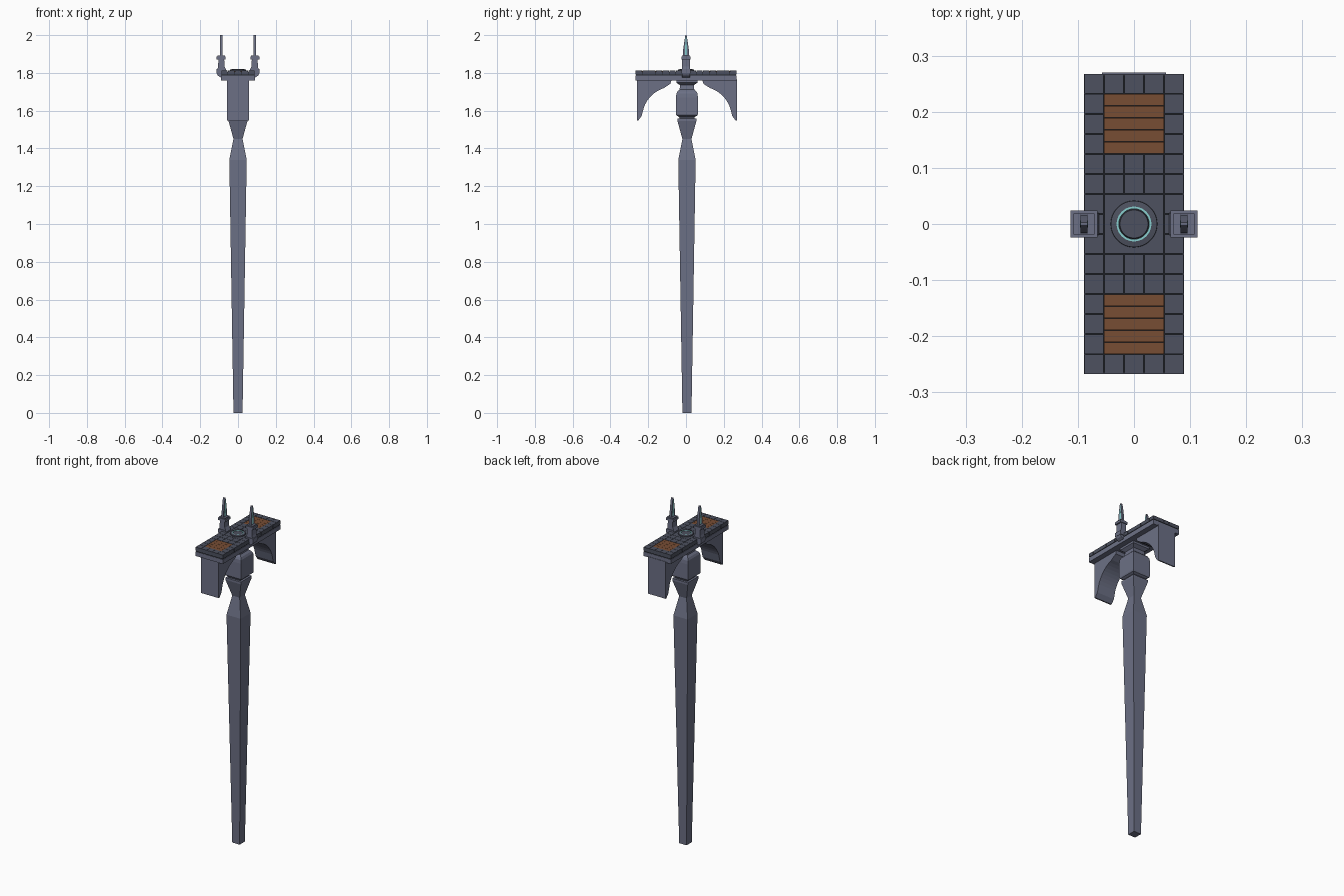
import bpy, bmesh, math

if "Cube" in bpy.data.objects:
    bpy.data.objects.remove(bpy.data.objects["Cube"])


def material(name, rgb):
    m = bpy.data.materials.new(name)
    m.diffuse_color = (*rgb, 1)
    m.use_nodes = True
    m.node_tree.nodes["Principled BSDF"].inputs["Base Color"].default_value = m.diffuse_color
    return m


STONE = material("slate_stone", (0.150, 0.163, 0.235))
PAVING = material("dark_paving", (0.075, 0.083, 0.115))
JOINT = material("dark_joint", (0.015, 0.017, 0.022))
WOOD = material("wood", (0.185, 0.075, 0.034))
GLOW = material("teal_glow", (0.25, 0.62, 0.62))
OFF = 0.005  # the column and brackets sit slightly behind the deck centre


def finish(bm, name, mat=STONE):
    bmesh.ops.recalc_face_normals(bm, faces=bm.faces)
    me = bpy.data.meshes.new(name)
    bm.to_mesh(me)
    bm.free()
    ob = bpy.data.objects.new(name, me)
    bpy.context.collection.objects.link(ob)
    me.materials.append(mat)
    return ob


def add_box(bm, x0, x1, y0, y1, z0, z1):
    vs = bmesh.ops.create_cube(bm, size=1)["verts"]
    for v in vs:
        v.co.x = x1 if v.co.x > 0 else x0
        v.co.y = y1 if v.co.y > 0 else y0
        v.co.z = z1 if v.co.z > 0 else z0


def square_loft(name, profile, cy=0):
    """Stack of square sections from (half width, z) pairs."""
    bm = bmesh.new()
    rings = [[bm.verts.new((sx * w, cy + sy * w, z))
              for sx, sy in ((-1, -1), (1, -1), (1, 1), (-1, 1))] for w, z in profile]
    for a, b in zip(rings, rings[1:]):
        for i in range(4):
            j = (i + 1) % 4
            bm.faces.new((a[i], a[j], b[j], b[i]))
    bm.faces.new(rings[0])
    bm.faces.new(rings[-1])
    return finish(bm, name)


def add_prism(bm, a, b):
    """Join two matching outlines into a closed solid."""
    va, vb = [bm.verts.new(p) for p in a], [bm.verts.new(p) for p in b]
    bm.faces.new(va)
    bm.faces.new(vb)
    for i in range(len(va)):
        j = (i + 1) % len(va)
        bm.faces.new((va[i], va[j], vb[j], vb[i]))


def lathe(name, profile, mat, n=48):
    """Ring from a closed (radius, z) outline."""
    bm = bmesh.new()
    rings = [[bm.verts.new((r * math.cos(2 * math.pi * k / n), r * math.sin(2 * math.pi * k / n), z))
              for r, z in profile] for k in range(n)]
    for k in range(n):
        a, b = rings[k], rings[(k + 1) % n]
        for i in range(len(profile)):
            j = (i + 1) % len(profile)
            bm.faces.new((a[i], a[j], b[j], b[i]))
    return finish(bm, name, mat)


# Tapered square column with waist
square_loft("column", [(0.024, 0), (0.046, 1.34), (0.024, 1.45), (0.05, 1.545), (0.05, 1.558)], OFF)

# Block under the deck with rounded shoulders
square_loft("capital", [(0.037, 1.556), (0.042, 1.567), (0.055, 1.574), (0.058, 1.582), (0.058, 1.67),
                        (0.056, 1.69), (0.050, 1.702), (0.039, 1.712), (0.036, 1.735),
                        (0.056, 1.748), (0.056, 1.765)], OFF)

# Arched brackets at both ends
outline = [(0.265, 1.765), (0.265, 1.548), (0.258, 1.548), (0.240, 1.572)]
for k in range(9):
    a = math.radians(20 + k * 6.5)
    outline.append((0.07 + 0.168 * math.cos(a), 1.56 + 0.168 * math.sin(a)))
outline += [(0.088, 1.742), (0.080, 1.765)]
for side, label in ((-1, "front"), (1, "back")):
    bm = bmesh.new()
    add_prism(bm, [(-0.057, side * y + OFF, z) for y, z in outline],
              [(0.057, side * y + OFF, z) for y, z in outline])
    finish(bm, label + "_arch_bracket")

# Deck: lower slab, recessed core and paving tiles
T = 0.0357
X, Y = 2.5 * T, 7.5 * T
bm = bmesh.new()
add_box(bm, -X, X, -Y, Y, 1.76, 1.786)
finish(bm, "deck_lower_slab")
bm = bmesh.new()
add_box(bm, -X + 0.003, X - 0.003, -Y + 0.003, Y - 0.003, 1.786, 1.806)
finish(bm, "deck_core", JOINT)
bm = bmesh.new()
gap = 0.0008
for i in range(-2, 3):
    for j in range(-7, 8):
        inner = abs(i) <= 1
        if inner and (abs(j) <= 1 or 4 <= abs(j) <= 6):
            continue
        add_box(bm, (i - 0.5) * T + gap, (i + 0.5) * T - gap,
                (j - 0.5) * T + gap, (j + 0.5) * T - gap, 1.791, 1.812)
add_box(bm, -1.5 * T + gap, 1.5 * T - gap, -1.5 * T + gap, 1.5 * T - gap, 1.791, 1.812)
finish(bm, "deck_tiles", PAVING)

# Wooden plank panels
bm = bmesh.new()
n = 5
for s in (-1, 1):
    for k in range(n):
        w = 3 * T / n
        y = s * 5 * T + (k - n / 2) * w
        add_box(bm, -1.5 * T, 1.5 * T, y + 0.0004, y + w - 0.0004, 1.800, 1.811)
finish(bm, "wood_planks", WOOD)

# Round emitter in the deck centre
lathe("centre_rim", [(0.042, 1.808), (0.041, 1.818), (0.031, 1.820), (0.031, 1.808)], PAVING)
lathe("centre_glow_ring", [(0.031, 1.808), (0.031, 1.819), (0.027, 1.819), (0.027, 1.808)], GLOW)
bm = bmesh.new()
bmesh.ops.create_cone(bm, cap_ends=True, segments=48, radius1=0.027, radius2=0.025, depth=0.008)
bmesh.ops.translate(bm, verts=bm.verts, vec=(0, 0, 1.814))
finish(bm, "centre_disc", PAVING)

# Pylons on both sides: curved foot, collar, blade with teal inlay
foot = [(0.062, 1.776), (0.092, 1.776), (0.106, 1.785), (0.112, 1.797), (0.112, 1.808), (0.105, 1.835),
        (0.104, 1.875), (0.073, 1.875), (0.072, 1.835), (0.062, 1.815)]
blade = [(0.018, 1.88), (0.016, 1.915), (0.010, 1.96), (0.003, 2.0)]
blade = blade + [(-y, z) for y, z in reversed(blade)]
inlay = [(y * 0.35, 1.895 + (z - 1.88) * 0.8) for y, z in blade]
for s, label in ((-1, "left"), (1, "right")):
    bm = bmesh.new()
    add_prism(bm, [(s * x, -0.020, z) for x, z in foot], [(s * x, 0.020, z) for x, z in foot])
    finish(bm, label + "_pylon_foot")
    bm = bmesh.new()
    c = s * 0.089
    for h, z0, z1 in ((0.024, 1.872, 1.886), (0.019, 1.886, 1.892)):
        add_box(bm, c - h, c + h, -h, h, z0, z1)
    add_box(bm, c - 0.024, c + 0.024, -0.024, 0.024, 1.797, 1.820)
    finish(bm, label + "_pylon_collars")
    bm = bmesh.new()
    add_prism(bm, [(c - 0.0065, y, z) for y, z in blade], [(c + 0.0065, y, z) for y, z in blade])
    finish(bm, label + "_blade")
    bm = bmesh.new()
    add_prism(bm, [(c - 0.007, y, z) for y, z in inlay], [(c + 0.007, y, z) for y, z in inlay])
    finish(bm, label + "_blade_inlay", GLOW)
